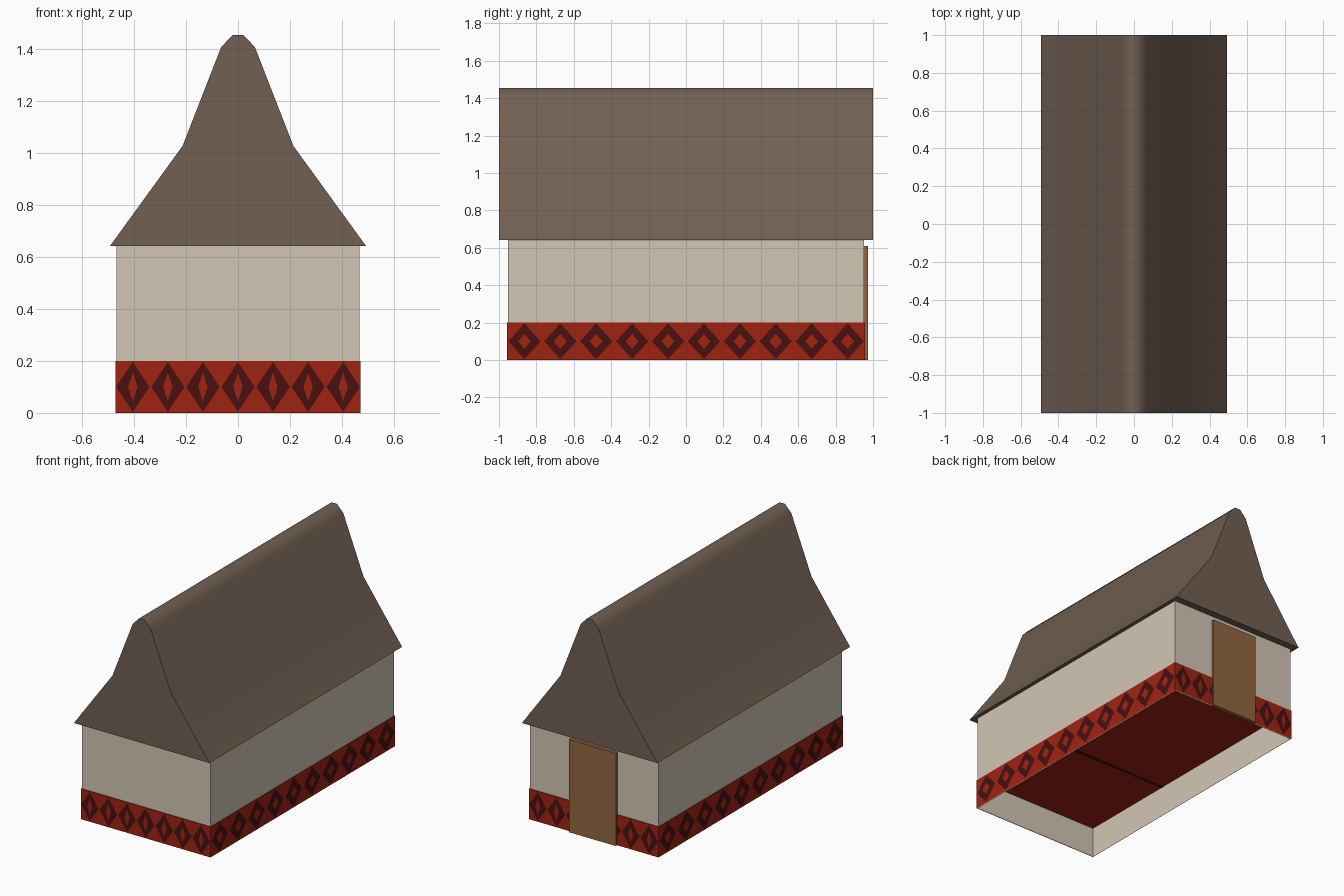
import bpy
import math

if "Cube" in bpy.data.objects:
    bpy.data.objects.remove(bpy.data.objects["Cube"])


def srgb(r, g, b):
    def lin(c):
        c /= 255
        return c / 12.92 if c <= 0.04045 else ((c + 0.055) / 1.055) ** 2.4
    return (lin(r), lin(g), lin(b), 1)


def material(name, rgb):
    m = bpy.data.materials.new(name)
    m.diffuse_color = srgb(*rgb)
    m.use_nodes = True
    m.node_tree.nodes["Principled BSDF"].inputs["Base Color"].default_value = m.diffuse_color
    return m


ROOF = material("brown thatch", (113, 96, 82))
CREAM = material("cream plaster", (210, 199, 181))
RED = material("red paint", (160, 35, 17))
DARK = material("dark maroon paint", (72, 16, 16))
WOOD = material("door wood", (146, 102, 64))


def mesh_object(name, verts, faces, mat):
    me = bpy.data.meshes.new(name)
    me.from_pydata(verts, [], faces)
    me.materials.append(mat)
    ob = bpy.data.objects.new(name, me)
    bpy.context.collection.objects.link(ob)
    return ob


def box(name, x, y0, y1, z0, z1, mat):
    """Closed box, symmetric in x."""
    bpy.ops.mesh.primitive_cube_add(size=1, location=(0, (y0 + y1) / 2, (z0 + z1) / 2))
    ob = bpy.context.object
    ob.name = name
    ob.scale = (2 * x, y1 - y0, z1 - z0)
    ob.data.materials.append(mat)
    return ob


def ring(x, y, z):
    return [(-x, -y, z), (x, -y, z), (x, y, z), (-x, y, z)]


SIDES = [(i, (i + 1) % 4, (i + 1) % 4 + 4, i + 4) for i in range(4)]

# Roof: gable profile extruded along y
half = [(0.493, 0.642), (0.213, 1.028), (0.065, 1.408), (0.02, 1.455)]
profile = half + [(-x, z) for x, z in reversed(half)]
n = len(profile)
verts = [(x, y, z) for y in (-1, 1) for x, z in profile]
faces = [(i, i + n, (i + 1) % n + n, (i + 1) % n) for i in range(n)]
faces += [tuple(range(n)), tuple(range(2 * n - 1, n - 1, -1))]
roof = mesh_object("roof", verts, faces, ROOF)
bpy.context.view_layer.objects.active = roof
roof.select_set(True)
bpy.ops.object.shade_smooth_by_angle(angle=math.radians(50))

# Walls: open shell with the thin inner lining showing below the floor
WX, WY = 0.468, 0.953
mesh_object("walls", ring(WX, WY, 0) + ring(WX, WY, 0.642), SIDES, CREAM)
inner = [tuple(reversed(f)) for f in SIDES]
mesh_object("inner_lining", ring(WX - 0.003, WY - 0.003, 0) + ring(WX - 0.003, WY - 0.003, 0.2),
            inner, CREAM)

# Painted base band, with the floor it encloses
BX, BY = 0.471, 0.958
mesh_object("base_band", ring(BX, BY, 0) + ring(BX, BY, 0.2), SIDES, RED)
mesh_object("floor", ring(BX, BY, 0.199), [(3, 2, 1, 0)], RED)
mesh_object("band_top", ring(BX, BY, 0.2), [(0, 1, 2, 3)], RED)
box("floor_stripe", 0.464, -0.29, -0.27, 0.196, 0.1985, DARK)


# Diamond pattern: dark diamonds with a small red heart, placed per wall
def diamonds(name, place, count, step, hw, hh, mat, lift):
    verts, faces = [], []
    for k in range(count):
        c = (k - (count - 1) / 2) * step
        b = len(verts)
        for du, dz in ((0, -hh), (hw, 0), (0, hh), (-hw, 0)):
            verts.append(place(c + du, 0.1 + dz, lift))
        faces.append((b, b + 1, b + 2, b + 3))
    mesh_object(name, verts, faces, mat)


walls = {
    "front": (lambda u, z, d: (u, -BY - d, z), 7, 0.135, 0.064, (0.018, 0.055)),
    "back": (lambda u, z, d: (-u, BY + d, z), 7, 0.135, 0.064, (0.018, 0.055)),
    "right": (lambda u, z, d: (BX + d, u, z), 10, 0.192, 0.086, (0.034, 0.04)),
    "left": (lambda u, z, d: (-BX - d, -u, z), 10, 0.192, 0.086, (0.034, 0.04)),
}
for side, (place, count, step, hw, heart) in walls.items():
    diamonds(side + "_diamonds", place, count, step, hw, 0.096, DARK, 0.0015)
    diamonds(side + "_diamond_hearts", place, count, step, *heart, RED, 0.003)

# Door in the back wall
box("door", 0.17, 0.945, 0.972, 0, 0.61, WOOD)
